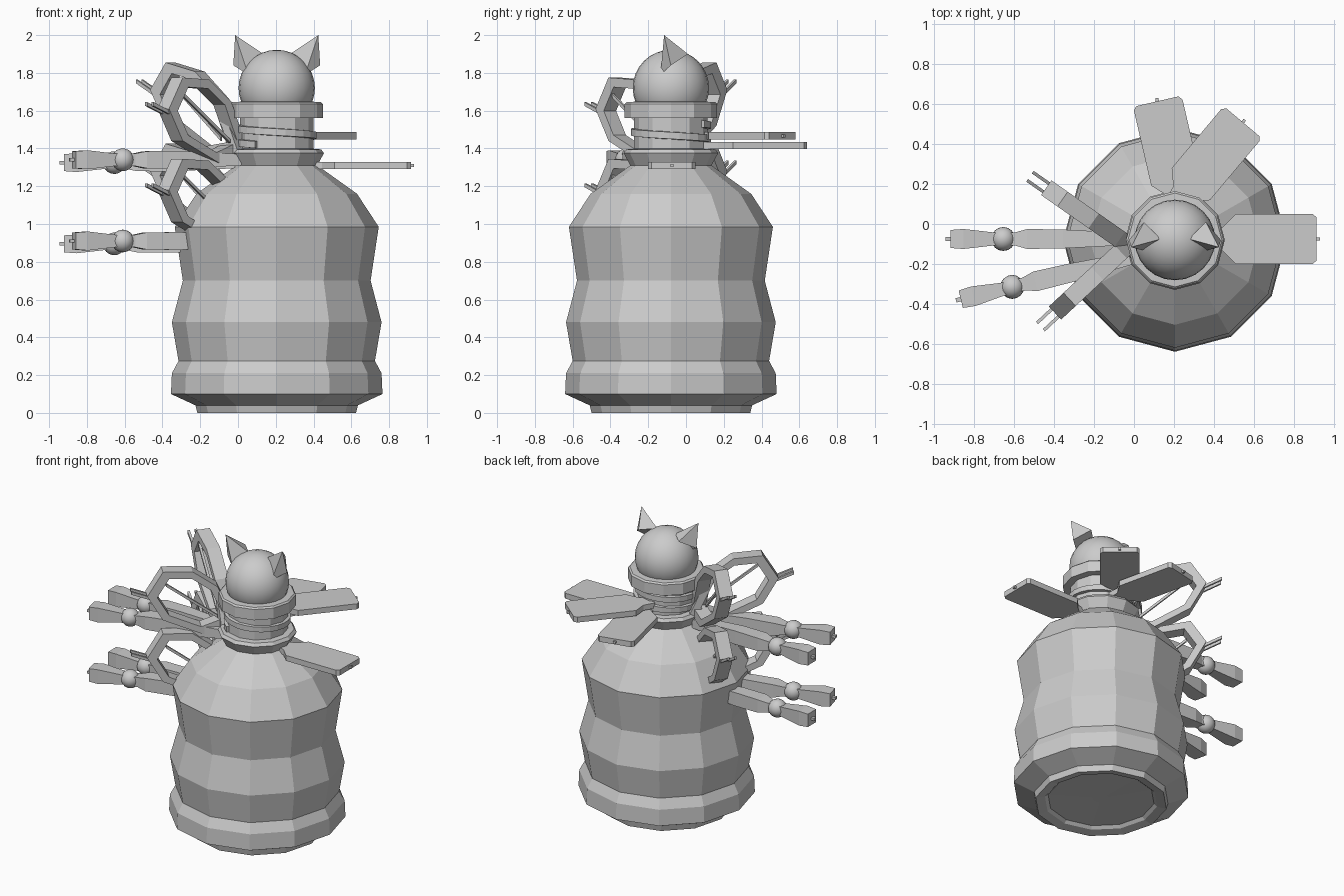
import bpy, bmesh, math
from mathutils import Vector, Matrix

if "Cube" in bpy.data.objects:
    bpy.data.objects.remove(bpy.data.objects["Cube"])

grey = bpy.data.materials.new("plain_grey")
grey.diffuse_color = (0.6, 0.6, 0.6, 1)
grey.use_nodes = True
grey.node_tree.nodes["Principled BSDF"].inputs["Base Color"].default_value = grey.diffuse_color
CX, CY = 0.205, -0.08          # bottle axis


def finish(name, bm, smooth=False):
    bmesh.ops.recalc_face_normals(bm, faces=bm.faces)
    me = bpy.data.meshes.new(name)
    bm.to_mesh(me)
    bm.free()
    ob = bpy.data.objects.new(name, me)
    bpy.context.collection.objects.link(ob)
    me.materials.append(grey)
    for p in me.polygons:
        p.use_smooth = smooth
    return ob


def loft(name, rings, closed=False):
    """Skin a list of rings of points; cap the ends unless closed."""
    bm = bmesh.new()
    vs = [[bm.verts.new(p) for p in r] for r in rings]
    n = len(vs[0])
    pairs = list(zip(vs, vs[1:])) + ([(vs[-1], vs[0])] if closed else [])
    for a, b in pairs:
        for i in range(n):
            j = (i + 1) % n
            bm.faces.new((a[i], a[j], b[j], b[i]))
    if not closed:
        bm.faces.new(vs[0])
        bm.faces.new(vs[-1])
    return finish(name, bm)


def lathe(name, profile, n=12):
    return loft(name, [[(CX + r * math.cos(math.tau * i / n), CY + r * math.sin(math.tau * i / n), z)
                        for i in range(n)] for r, z in profile])


def bar(name, origin, angle, sections):
    """Rectangular bar along a heading; sections are (distance, half width, half height)."""
    m = Matrix.Translation(origin) @ Matrix.Rotation(math.radians(angle), 4, 'Z')
    return loft(name, [[m @ Vector((t, a * w, b * h)) for a, b in ((-1, -1), (1, -1), (1, 1), (-1, 1))]
                       for t, w, h in sections])


def ball(name, loc, r, u=24, v=16):
    bm = bmesh.new()
    bmesh.ops.create_uvsphere(bm, u_segments=u, v_segments=v, radius=r, matrix=Matrix.Translation(loc))
    return finish(name, bm, True)


# Twelve-sided bottle body with a recessed, stepped underside
lathe("bottle_body", [(0.05, 0.035), (0.34, 0.03), (0.36, 0.012), (0.42, 0.0), (0.43, 0.04), (0.56, 0.10),
                      (0.555, 0.21), (0.52, 0.275), (0.555, 0.48), (0.497, 0.70), (0.54, 0.985),
                      (0.425, 1.16), (0.215, 1.31), (0.15, 1.32)])
# Neck with a lower flange and an upper collar
lathe("neck_flange", [(0.17, 1.30), (0.215, 1.31), (0.25, 1.375), (0.235, 1.395), (0.18, 1.40)])
lathe("neck", [(0.195, 1.36), (0.195, 1.60)])
lathe("neck_collar", [(0.19, 1.56), (0.245, 1.56), (0.245, 1.635), (0.235, 1.645), (0.15, 1.65)])

# Spiral thread wound round the neck
thread = []
for i in range(37):
    a, z = math.tau * i / 24 + 1.0, 1.53 - 0.11 * i / 36
    thread.append([(CX + r * math.cos(a), CY + r * math.sin(a), z + dz)
                   for r, dz in ((0.17, -0.022), (0.212, -0.018), (0.212, 0.018), (0.17, 0.022))])
loft("neck_thread", thread)

# Round head with two pointed ears
ball("head", (CX, CY, 1.72), 0.202)
for side, label in ((1, "right"), (-1, "left")):
    bm = bmesh.new()
    tip = bm.verts.new((CX + side * 0.22, -0.116, 2.0))
    base = [bm.verts.new((CX + side * x, y, z)) for x, y, z in
            ((0.07, -0.075, 1.90), (0.155, 0.01, 1.90), (0.23, -0.08, 1.84), (0.15, -0.135, 1.79))]
    for i in range(4):
        bm.faces.new((tip, base[i], base[(i + 1) % 4]))
    bm.faces.new(base)
    finish("ear_" + label, bm)

# Three flat paddles with clipped corners and a small end pin
for i, (x, y, z, ang) in enumerate(((0.915, -0.075, 1.31, 0), (0.545, 0.51, 1.467, 50), (0.117, 0.615, 1.415, 103))):
    bar(f"paddle_{i}", (x, y, z), ang, [(-0.55, 0.045, 0.019), (-0.47, 0.06, 0.019), (-0.405, 0.125, 0.019),
                                        (-0.02, 0.125, 0.019), (0, 0.108, 0.019)])
    bar(f"paddle_pin_{i}", (x, y, z), ang, [(-0.02, 0.008, 0.008), (0.016, 0.008, 0.008)])

# Outer outline of a hanging loop: (distance out, height)
LOOP = ((-0.07, 1.39), (0.05, 1.65), (0.21, 1.765), (0.40, 1.775), (0.50, 1.61), (0.40, 1.44), (0.13, 1.32))


def handle_loop(name, heading, shear, drop):
    d = Vector((math.cos(math.radians(heading)), math.sin(math.radians(heading)), 0))
    side = Vector((-d.y, d.x, 0))
    start = Vector((-0.03, -0.105, -drop))
    mu, mz = 0.235, 1.565

    def place(u, z, s):
        return start + d * u + side * s + Vector((0, 0, z + shear * u))
    rings = []
    for u, z in LOOP:
        iu, iz = mu + (u - mu) * 0.76, mz + (z - mz) * 0.76
        rings.append([place(u, z, -0.045), place(u, z, 0.045), place(iu, iz, 0.045), place(iu, iz, -0.045)])
    loft(name, rings, closed=True)
    # Pair of pins on the outer edge, and slim struts across the opening
    for s in (-0.025, 0.025):
        p = place(0.44, 1.575, s)
        q = place(0.60, 1.635, s)
        w, h = side * 0.008, Vector((0, 0, 0.01))
        loft(name + "_pin", [[c - w - h, c + w - h, c + w + h, c - w + h] for c in (p, q)])
    p, q = place(0.05, 1.44, 0.03), place(0.38, 1.68, 0.03)
    loft(name + "_strut", [[c - w - h, c + w - h, c + w + h, c - w + h] for c in (p, q)])


# Two tiers of loops and of rods with a round bead
for tier, drop in (("upper", 0.0), ("lower", 0.43)):
    handle_loop(tier + "_front_loop", 223, 0.0, drop)
    handle_loop(tier + "_back_loop", 145, 0.2, drop)
    for label, x, y, z, ang in (("straight", -0.655, -0.075, 1.325, 180), ("angled", -0.61, -0.315, 1.34, 193.5)):
        name, o = f"{tier}_{label}", (x, y, z - drop)
        bar(name + "_rod", o, ang, [(-0.64, 0.03, 0.03), (-0.30, 0.047, 0.047), (-0.12, 0.05, 0.045),
                                    (-0.06, 0.033, 0.033), (0.05, 0.033, 0.033), (0.20, 0.05, 0.05),
                                    (0.265, 0.045, 0.045)])
        bar(name + "_rod_pin", o, ang, [(0.25, 0.011, 0.009), (0.29, 0.011, 0.009)])
        ball(name + "_bead", o, 0.06, 16, 12)
